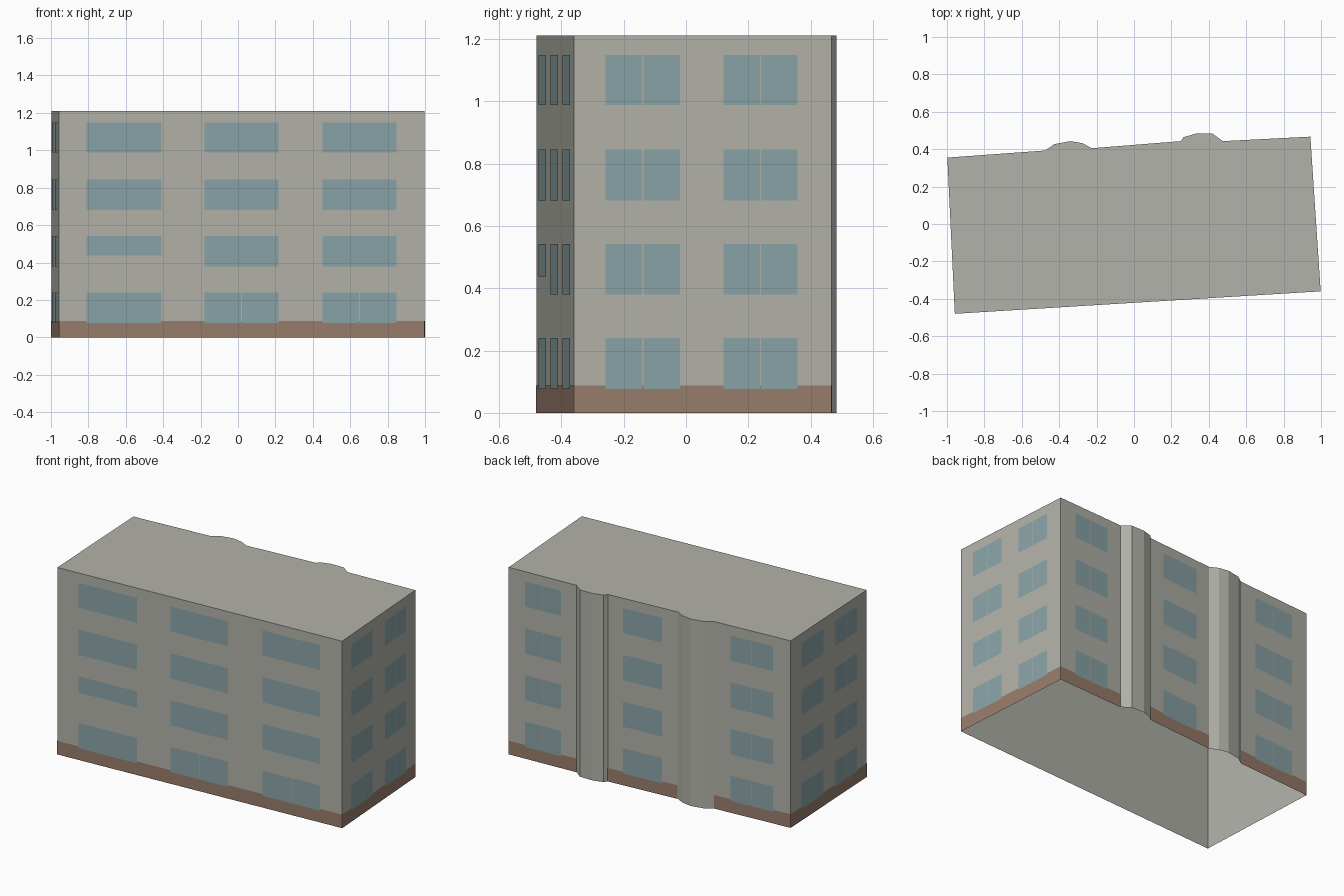
import bpy
import bmesh
from mathutils import Vector

cube = bpy.data.objects.get("Cube")
if cube:
    bpy.data.objects.remove(cube, do_unlink=True)

HEIGHT = 1.21
PLINTH = 0.088
FLOORS = [(0.077, 0.24), (0.38, 0.542), (0.682, 0.845), (0.987, 1.148)]


def material(name, rgb):
    m = bpy.data.materials.new(name)
    m.use_nodes = True
    m.diffuse_color = (*rgb, 1)
    m.node_tree.nodes["Principled BSDF"].inputs["Base Color"].default_value = (*rgb, 1)
    return m


WALL = material("warm grey render", (0.45, 0.45, 0.405))
GLASS = material("blue grey glass", (0.255, 0.37, 0.39))
BRICK = material("brown plinth", (0.32, 0.205, 0.15))


def make_object(name, bm, mat):
    mesh = bpy.data.meshes.new(name)
    bm.to_mesh(mesh)
    bm.free()
    mesh.materials.append(mat)
    obj = bpy.data.objects.new(name, mesh)
    bpy.context.collection.objects.link(obj)
    return obj


def add_panel(bm, wall, axis, start, end, low, high, lift):
    """Flat panel on a wall, between two coordinates along the given axis."""
    p, q = Vector(wall[0]), Vector(wall[1])
    run = q - p
    out = Vector((run.y, -run.x)).normalized() * lift
    ends = sorted((c - p[axis]) / run[axis] for c in (start, end))
    a, b = (p + run * t + out for t in ends)
    corners = [(a, low), (b, low), (b, high), (a, high)]
    bm.faces.new([bm.verts.new((v.x, v.y, z)) for v, z in corners])


# Footprint, counter-clockwise, with two shallow bays on the back
front_right, front_left = (-0.958, -0.48), (0.998, -0.36)
back_left, back_right = (0.943, 0.467), (-0.998, 0.355)
bay_left = [(0.475, 0.443), (0.42, 0.483), (0.33, 0.483), (0.265, 0.464), (0.25, 0.443)]
bay_right = [(-0.225, 0.405), (-0.276, 0.432), (-0.34, 0.443), (-0.426, 0.427), (-0.475, 0.393)]
outline = [front_right, front_left, back_left, *bay_left, *bay_right, back_right]

# Shell: walls and roof, open underneath
bm = bmesh.new()
base = [bm.verts.new((x, y, 0)) for x, y in outline]
top = [bm.verts.new((x, y, HEIGHT)) for x, y in outline]
for i in range(len(base)):
    j = (i + 1) % len(base)
    bm.faces.new((base[i], base[j], top[j], top[i]))
bm.faces.new(top)
make_object("building_shell", bm, WALL)

# Flat walls: ends, axis, window columns as (start, end, split position or None)
front = (front_right, front_left)
left = (front_left, back_left)
back_a = (back_left, bay_left[0])
back_b = (bay_left[-1], bay_right[0])
back_c = (bay_right[-1], back_right)
right = (back_right, front_right)
walls = {
    "front": (front, 0, [(-0.81, -0.41, None), (-0.18, 0.216, None), (0.452, 0.848, None)]),
    "left": (left, 1, [(-0.258, -0.02, -0.139), (0.12, 0.358, 0.239)]),
    "back_left": (back_a, 0, [(0.58, 0.83, 0.71)]),
    "back_middle": (back_b, 0, [(-0.12, 0.145, None)]),
    "back_right": (back_c, 0, [(-0.88, -0.59, -0.735)]),
    "right": (right, 1, [(-0.37, -0.13, -0.25), (0.0, 0.24, 0.12)]),
}
GAP = 0.004

for name, (wall, axis, columns) in walls.items():
    # Plinth band
    bm = bmesh.new()
    add_panel(bm, wall, axis, wall[0][axis], wall[1][axis], 0, PLINTH, 0.001)
    make_object(name + "_plinth", bm, BRICK)

    # Windows
    bm = bmesh.new()
    for col, (start, end, split) in enumerate(columns):
        for floor, (low, high) in enumerate(FLOORS):
            bar = split
            if name == "front":
                if floor == 0 and col > 0:
                    bar = (start + end) / 2
                if floor == 1 and col == 0:
                    low = 0.437
            if bar is None:
                add_panel(bm, wall, axis, start, end, low, high, 0.003)
            else:
                add_panel(bm, wall, axis, start, bar - GAP / 2, low, high, 0.003)
                add_panel(bm, wall, axis, bar + GAP / 2, end, low, high, 0.003)
    make_object(name + "_windows", bm, GLASS)
